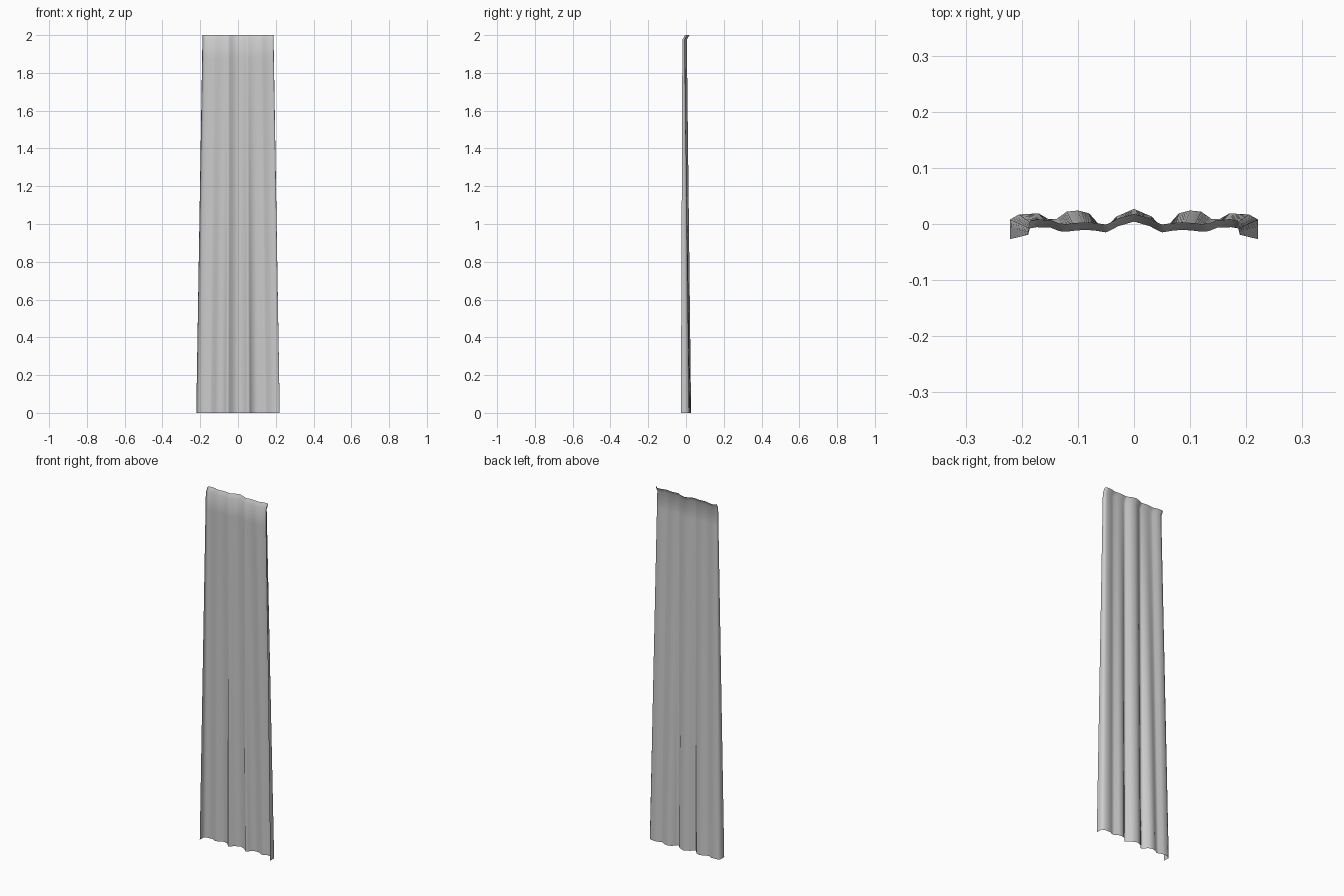
import bpy

# Half cross-sections of the cloth (x, y), outer hem to centre: bottom edge and top edge
bottom = [(0.221, -0.027), (0.221, -0.008), (0.221, 0.008), (0.205, 0.017), (0.170, 0.019),
          (0.153, 0.009), (0.138, 0.009), (0.120, 0.022), (0.100, 0.024), (0.080, 0.019),
          (0.064, 0.001), (0.056, -0.009), (0.048, -0.005), (0.032, 0.013), (0.0, 0.027)]
top = [(0.188, -0.019), (0.187, -0.014), (0.185, -0.008), (0.173, -0.006), (0.148, -0.007),
       (0.133, -0.013), (0.120, -0.014), (0.103, -0.012), (0.086, -0.011), (0.070, -0.012),
       (0.057, -0.014), (0.050, -0.015), (0.043, -0.012), (0.028, -0.004), (0.0, 0.004)]


def full(half):
    return [(-x, y) for x, y in half] + [(x, y) for x, y in reversed(half[:-1])]


# Hanging panel: folds relax from the hem to the gathered top, which tips back slightly
levels = [(2.0 * i / 16, 0.0) for i in range(16)] + [(1.975, 0.0), (2.0, 0.014)]
a, b = full(bottom), full(top)
n = len(a)
verts = []
for z, tip in levels:
    t = z / 2
    for (x0, y0), (x1, y1) in zip(a, b):
        verts.append((x0 + (x1 - x0) * t, y0 + (y1 - y0) * t + tip, z))
faces = [(r * n + i, r * n + i + 1, (r + 1) * n + i + 1, (r + 1) * n + i)
         for r in range(len(levels) - 1) for i in range(n - 1)]

mesh = bpy.data.meshes.new("curtain_panel")
mesh.from_pydata(verts, [], faces)
mesh.update()
for p in mesh.polygons:
    p.use_smooth = True
curtain = bpy.data.objects.new("curtain_panel", mesh)
bpy.context.collection.objects.link(curtain)
